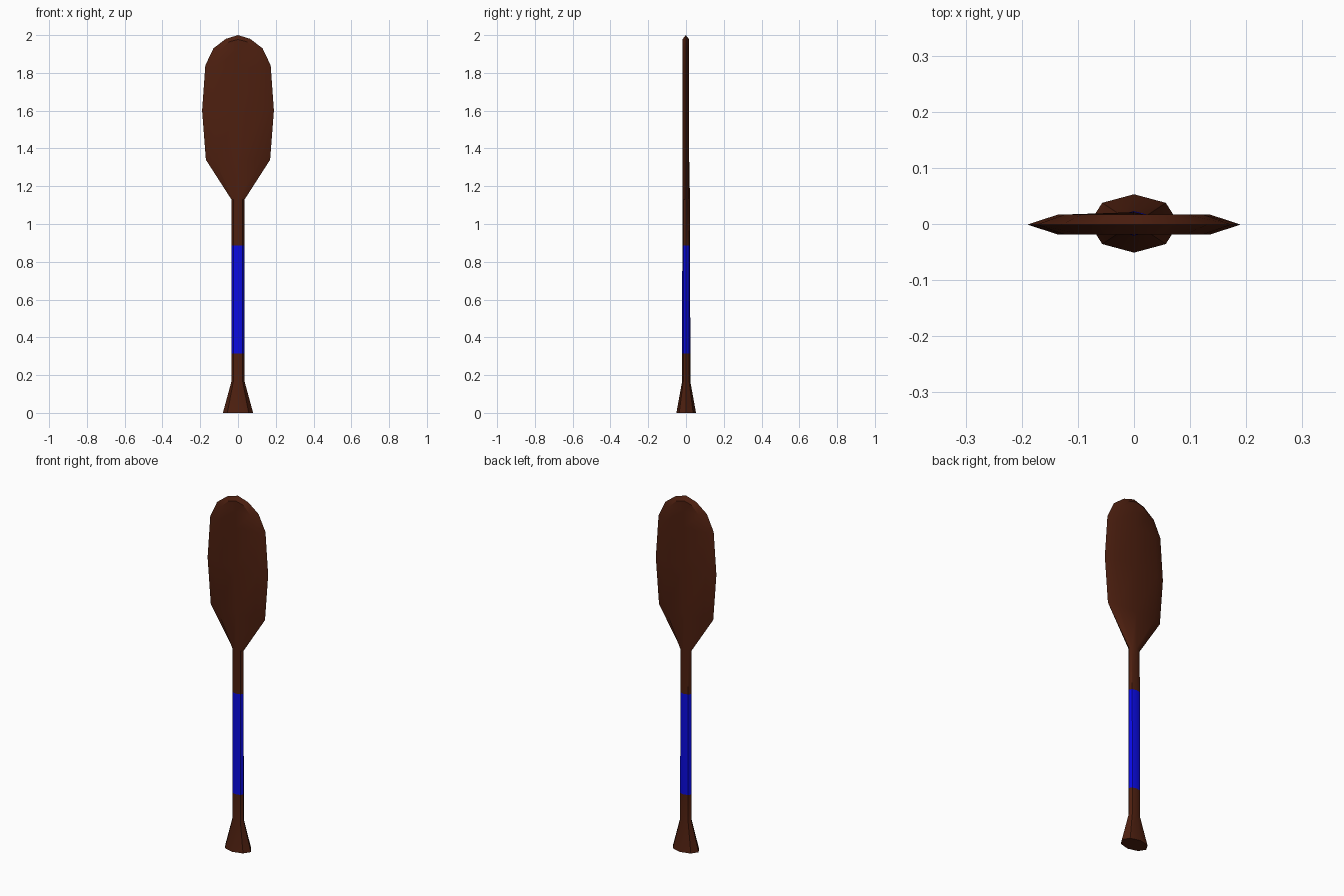
import bpy, bmesh
from math import cos, sin, pi, radians

if "Cube" in bpy.data.objects:
    bpy.data.objects.remove(bpy.data.objects["Cube"])


def material(name, rgb):
    m = bpy.data.materials.new(name)
    m.diffuse_color = (*rgb, 1)
    m.use_nodes = True
    m.node_tree.nodes["Principled BSDF"].inputs["Base Color"].default_value = m.diffuse_color
    return m


wood = material("dark_wood", (0.075, 0.014, 0.005))
blue = material("blue_wrap", (0.003, 0.003, 0.75))


def oval(z, rx, ry, cy=0.001):
    """Eight-sided oval ring."""
    return [(rx * cos(i * pi / 4), cy + ry * sin(i * pi / 4), z) for i in range(8)]


def blade_ring(w, t, z_rim, z_in, z_mid):
    """Flat ring: thin rims at the sides, flat faces front and back."""
    k, cy = 0.71 * w, -0.001
    return [(w, cy, z_rim), (k, cy + t, z_in), (0, cy + t, z_mid), (-k, cy + t, z_in),
            (-w, cy, z_rim), (-k, cy - t, z_in), (0, cy - t, z_mid), (k, cy - t, z_in)]


def loft(name, rings, mat, cap_start=False, apex=None):
    bm = bmesh.new()
    vs = [[bm.verts.new(p) for p in r] for r in rings]
    for a, b in zip(vs, vs[1:]):
        for i in range(8):
            j = (i + 1) % 8
            bm.faces.new((a[i], a[j], b[j], b[i]))
    if cap_start:
        bm.faces.new(vs[0][::-1])
    if apex:
        tip = bm.verts.new(apex)
        for i in range(8):
            bm.faces.new((vs[-1][i], vs[-1][(i + 1) % 8], tip))
    me = bpy.data.meshes.new(name)
    bm.to_mesh(me)
    bm.free()
    me.materials.append(mat)
    ob = bpy.data.objects.new(name, me)
    bpy.context.collection.objects.link(ob)
    bpy.ops.object.select_all(action='DESELECT')
    ob.select_set(True)
    bpy.context.view_layer.objects.active = ob
    bpy.ops.object.shade_smooth_by_angle(angle=radians(30))
    return ob


# Flared handle end
loft("handle_end", [oval(0, 0.08, 0.052), oval(0.165, 0.035, 0.022),
                    oval(0.315, 0.035, 0.022)], wood, cap_start=True)

# Coloured grip
loft("grip", [oval(0.315, 0.035, 0.022), oval(0.885, 0.035, 0.0205)], blue)

# Upper shaft widening into the blade
loft("blade", [oval(0.885, 0.035, 0.0205),
               oval(1.13, 0.035, 0.02),
               blade_ring(0.17, 0.018, 1.34, 1.34, 1.34),
               blade_ring(0.19, 0.018, 1.60, 1.60, 1.60),
               blade_ring(0.173, 0.018, 1.84, 1.83, 1.83),
               blade_ring(0.13, 0.018, 1.93, 1.92, 1.92),
               blade_ring(0.065, 0.018, 1.98, 1.965, 1.977)],
     wood, apex=(0, -0.001, 2.0))
